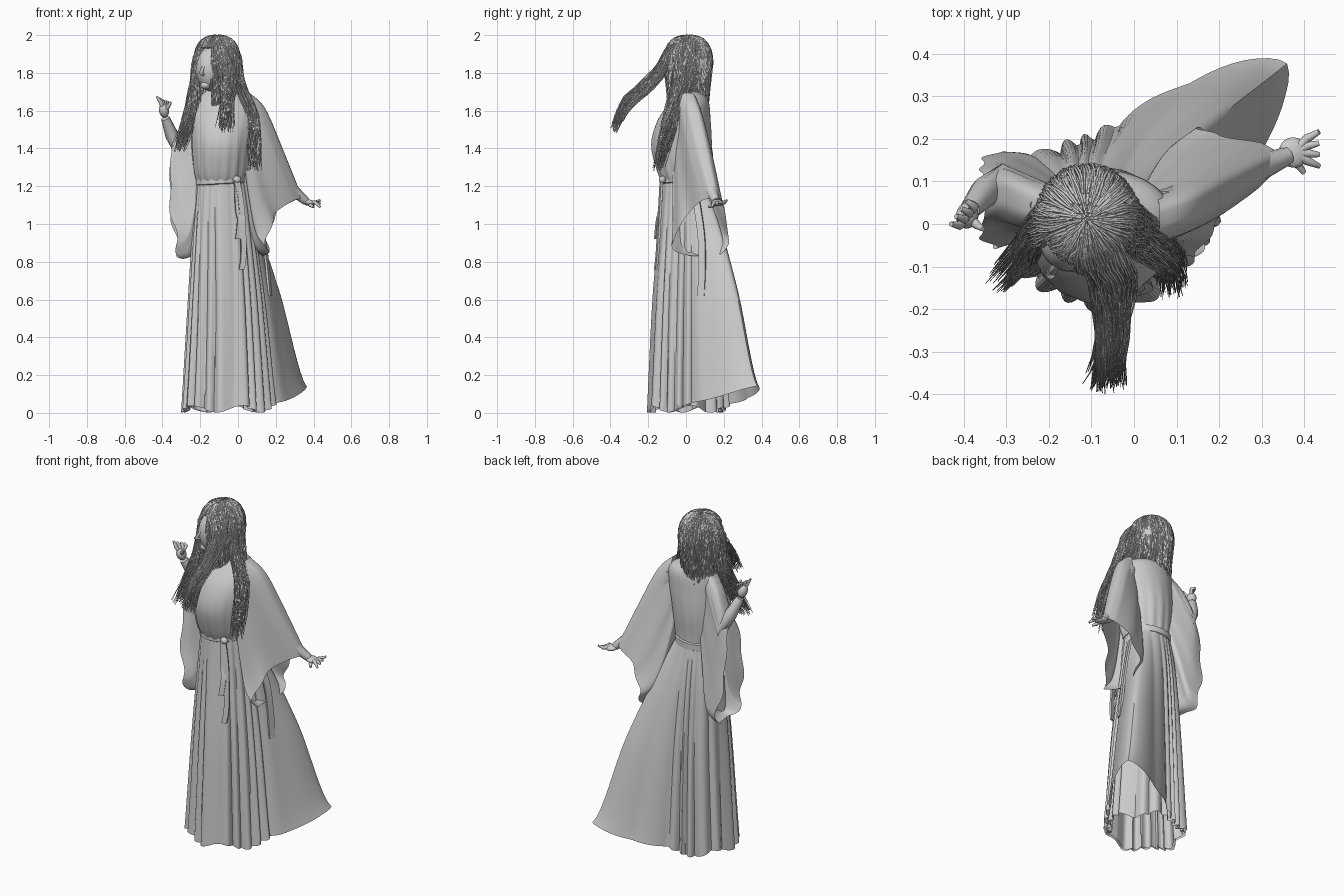
import bpy, bmesh, math, random
from mathutils import Vector

if "Cube" in bpy.data.objects:
    bpy.data.objects.remove(bpy.data.objects["Cube"])
random.seed(4)
TAU = 2 * math.pi


def spline(keys, t):
    """Catmull-Rom through tuples of any length, t in 0..1"""
    n = len(keys) - 1
    f = min(max(t, 0), 1) * n
    i = min(int(f), n - 1)
    f -= i
    a, b, c, d = (keys[min(max(j, 0), n)] for j in range(i - 1, i + 3))
    return [q + .5 * f * (r - p + f * (2 * p - 5 * q + 4 * r - s + f * (3 * (q - r) + s - p)))
            for p, q, r, s in zip(a, b, c, d)]


def smooth(ob, angle=45):
    bpy.ops.object.select_all(action='DESELECT')
    ob.select_set(True)
    bpy.context.view_layer.objects.active = ob
    bpy.ops.object.shade_smooth_by_angle(angle=math.radians(angle))


def loft(name, rings, cap=False):
    bm = bmesh.new()
    vs = [[bm.verts.new(p) for p in r] for r in rings]
    n = len(vs[0])
    for a, b in zip(vs, vs[1:]):
        for i in range(n):
            j = (i + 1) % n
            bm.faces.new((a[i], a[j], b[j], b[i]))
    if cap:
        bm.faces.new(vs[0])
        bm.faces.new(vs[-1])
    bmesh.ops.recalc_face_normals(bm, faces=bm.faces)
    me = bpy.data.meshes.new(name)
    bm.to_mesh(me)
    bm.free()
    ob = bpy.data.objects.new(name, me)
    bpy.context.collection.objects.link(ob)
    smooth(ob)
    return ob


def tubes(name, paths, res=2):
    """Tapered tubes; every path is a list of (x, y, z, radius)"""
    cu = bpy.data.curves.new(name, 'CURVE')
    cu.dimensions = '3D'
    cu.bevel_depth = 1
    cu.bevel_resolution = res
    cu.use_fill_caps = True
    for path in paths:
        sp = cu.splines.new('POLY')
        sp.points.add(len(path) - 1)
        for p, (x, y, z, r) in zip(sp.points, path):
            p.co = (x, y, z, 1)
            p.radius = r
    ob = bpy.data.objects.new(name, cu)
    bpy.context.collection.objects.link(ob)
    return ob


def ball(name, loc, scale):
    bpy.ops.mesh.primitive_uv_sphere_add(segments=24, ring_count=16, radius=1, location=loc)
    ob = bpy.context.object
    ob.name = name
    ob.scale = scale
    smooth(ob)
    return ob


def ribbon(name, keys, w, thick=.006):
    """Flat hanging strip; w is its half width vector"""
    w = Vector(w)
    n = Vector((-w.y, w.x, 0)).normalized() * thick
    rings = []
    for i in range(13):
        c = Vector(spline(keys, i / 12))
        rings.append([c + w + n, c - w + n, c - w - n, c + w - n])
    return loft(name, rings, True)


# Pleated skirt with a train blown out to the back, over a plain underskirt
skirt_keys = [(1.24, -.09, 0, .13, .122), (1.0, -.085, .01, .155, .15),
              (.6, -.075, .008, .188, .18), (.015, -.07, .005, .225, .203)]
TRAIN = math.radians(42)


def skirt(name, scale, train, first):
    rings = []
    for k in range(first, 25):
        t = k / 24
        z, cx, cy, rx, ry = spline(skirt_keys, t)
        ring = []
        for i in range(180):
            a = TAU * i / 180
            d = abs(math.remainder(a - TRAIN, TAU))
            g = train * math.exp(-(d / .4) ** 1.5)
            w = a + .16 * math.sin(3 * a + 1) + .05 * math.sin(7 * a)
            fold = abs(math.sin(9.5 * w + .4 * t)) - .6 + .3 * math.sin(5 * a + 2)
            r = scale * (1 + (.02 + .12 * t) * fold * (1 - .75 * g))
            e = .355 * t ** 1.3 * g
            hem = t ** 3 * (.14 * g + .018 * (1 + math.sin(5 * a + 1)) * (1 - g))
            ring.append((cx + (rx * r + e) * math.cos(a), cy + (ry * r + e) * math.sin(a),
                         z + hem - .013 * t))
        rings.append(ring)
    return loft(name, rings)


skirt('skirt', 1, 1, 0)
skirt('underskirt', .93, 0, 14)

# Bloused bodice
bodice_keys = [(1.21, -.09, 0, .125, .12), (1.28, -.09, -.015, .145, .138), (1.42, -.085, -.025, .16, .16),
               (1.55, -.075, -.01, .17, .14), (1.65, -.07, .02, .15, .1), (1.70, -.09, .02, .085, .065),
               (1.73, -.1, .02, .055, .055)]
rings = []
for k in range(25):
    z, cx, cy, rx, ry = spline(bodice_keys, k / 24)
    gather = .03 * max(0, 1 - k / 12)
    rings.append([(cx + rx * math.cos(a) * (1 + gather * math.sin(17 * a)),
                   cy + ry * math.sin(a) * (1 + gather * math.sin(17 * a)), z)
                  for a in (TAU * i / 96 for i in range(96))])
loft('bodice', rings)

# Belt, knot and hanging tails
loft('belt', [[(-.09 + (.127 + d) * math.cos(a), (.122 + d) * math.sin(a), z + .008 * math.cos(a))
               for a in (TAU * i / 48 for i in range(48))]
              for z, d in ((1.21, .002), (1.215, .01), (1.25, .01), (1.255, .002))])
ball('belt_knot', (-.005, -.125, 1.235), (.022, .018, .02))
for k, (x, end) in enumerate(((0, .92), (.02, .76))):
    ribbon(f'belt_tail_{k}', [(-.005, -.13, 1.23), (x, -.138, 1.08), (x + .01, -.15, end + .1),
                              (x, -.16, end)], (.014, .004, 0))
ribbon('side_tail', [(.07, .05, 1.15), (.13, .08, .95), (.155, .085, .78), (.17, .08, .62)], (.006, .018, 0))


# Wide hanging sleeves: (top xyz, bottom xyz, half width top, half width bottom)
def sleeve(name, keys, bend, phase):
    rings, n = [], 88
    for k in range(17):
        t = k / 16
        s = spline(keys, t)
        top, bot = Vector(s[:3]), Vector(s[3:6])
        ring = []
        for i in range(n):
            a = TAU * i / n
            h = (1 - math.cos(a)) / 2
            p = top.lerp(bot, h) + Vector(bend) * math.sin(math.pi * h) * t
            side = min(1, 1.25 * abs(math.sin(a)) ** .55) * (1 if a < math.pi else -1)
            p.y += side * (s[6] + (s[7] - s[6]) * h)
            p.x += .013 * h * (.3 + t) * math.sin(7 * a + phase + 2 * t)
            p.z += .006 * t * h * math.sin(6 * a + phase)
            ring.append(p)
        rings.append(ring)
    return loft(name, rings)


sleeve('left_sleeve', [(.06, .01, 1.695, .02, .0, 1.3, .05, .08), (.145, .04, 1.61, .05, .03, 1.05, .05, .11),
                       (.24, .09, 1.39, .09, .05, .88, .05, .14), (.34, .15, 1.14, .15, .065, .83, .035, .17)],
       (-.05, 0, .06), 0)
sleeve('right_sleeve', [(-.17, .02, 1.69, -.15, .02, 1.3, .05, .07), (-.26, .05, 1.6, -.2, .05, 1.05, .055, .09),
                        (-.315, .07, 1.5, -.24, .06, .85, .055, .11), (-.35, .06, 1.42, -.305, .055, .81, .05, .125)],
       (-.03, 0, 0), 2)


# Arms and hands
def arm(name, path, palm, palm_scale, rot, fingers):
    tubes(name + '_arm', [path], 3)
    ob = ball(name + '_palm', palm, palm_scale)
    ob.rotation_euler = rot
    tubes(name + '_fingers', [[(*palm, .012), (*f[0], .0105), (*f[1], .006)] for f in fingers])


arm('left', [(.07, .03, 1.6, .05), (.2, .08, 1.36, .042), (.29, .13, 1.18, .032), (.36, .16, 1.12, .022)],
    (.375, .168, 1.113), (.035, .036, .017), (0, .2, .4),
    [((.408, .172 + d, 1.114), (.435, .172 + 1.5 * d, 1.09 + .012 * k)) for k, d in
     enumerate((-.024, -.006, .012, .03))] + [((.385, .14, 1.098), (.4, .12, 1.09))])
arm('right', [(-.2, .04, 1.6, .05), (-.31, .1, 1.37, .044), (-.35, .075, 1.47, .036), (-.385, .035, 1.56, .024)],
    (-.392, .02, 1.6), (.026, .03, .038), (.3, -.2, 0),
    [((-.41 + .012 * k, -.004 + .015 * k, 1.645), (-.43 + .012 * k, .0 + .018 * k, 1.675 - .008 * k))
     for k in range(4)] + [((-.37, -.002, 1.62), (-.355, -.012, 1.645))])

# Head, face turned to the front left
tubes('neck', [[(-.09, .02, 1.6, .055), (-.105, .01, 1.7, .043), (-.115, 0, 1.8, .045)]], 3)
head = ball('head', (-.14, -.025, 1.82), (.08, .09, .118))
head.rotation_euler = (0, 0, math.radians(-30))
ball('chin', (-.172, -.065, 1.735), (.028, .028, .022))
tubes('nose', [[(-.18, -.096, 1.84, .006), (-.197, -.118, 1.80, .012), (-.183, -.096, 1.79, .008)]])
ball('hair_base', (-.1, .025, 1.855), (.112, .112, .132))


# Hair locks: guide points with spread along two axes
def lock(name, keys, u, v, count, thick=.003):
    u, v = Vector(u), Vector(v)
    paths = []
    for _ in range(count):
        ang, rad, ph = random.uniform(0, TAU), random.random() ** .5, random.uniform(0, TAU)
        start, end = random.uniform(0, .12), random.uniform(.72, 1)
        path = []
        for i in range(11):
            t = start + (end - start) * i / 10
            x, y, z, su, sv = spline(keys, t)
            wob = .007 * math.sin(10 * t + ph)
            p = Vector((x, y, z)) + u * (su * rad * math.cos(ang) + wob) + v * (sv * rad * math.sin(ang) + wob)
            path.append((*p, thick * (1 - .7 * (i / 10) ** 3)))
        paths.append(path)
    return tubes(name, paths, 0)


lock('windblown_hair', [(-.09, .02, 1.98, .03, .008), (-.07, -.085, 1.92, .06, .02), (-.05, -.13, 1.82, .055, .03),
                        (-.05, -.23, 1.71, .04, .034), (-.06, -.32, 1.63, .036, .032), (-.07, -.385, 1.49, .05, .02)],
     (1, 0, 0), (0, -.7, .7), 330)
lock('right_lock', [(-.14, .01, 1.975, .03, .01), (-.21, .0, 1.89, .02, .05), (-.23, -.01, 1.74, .022, .05),
                    (-.255, -.06, 1.57, .035, .045), (-.315, -.13, 1.38, .032, .035)], (1, 0, 0), (0, 1, 0), 260)
lock('left_lock', [(-.07, .01, 1.975, .03, .01), (-.01, .0, 1.89, .02, .06), (.01, -.02, 1.74, .025, .055),
                   (.08, -.08, 1.55, .035, .045), (.09, -.15, 1.28, .035, .03)], (1, 0, 0), (0, 1, 0), 280)

# Crown hair falling over the sides and back, open at the face
FACE = math.radians(232)
paths = []
for k in range(640):
    a = random.uniform(0, TAU)
    face = abs(a - FACE) < .4
    low = random.uniform(1.58, 1.7)
    s = random.uniform(.94, 1.02)
    start = random.uniform(.02, .5)
    path = []
    for i in range(10):
        phi = start + (1.6 - start) * min(i / 6, 1)
        if face:
            phi = start + (1.05 - start) * i / 9
        drop = 0 if face else max(0, i - 6) / 3
        z = 1.85 + .148 * s * max(0, math.cos(phi)) ** .8
        z += (low - z) * drop
        r = math.sin(phi) ** .85 * s * (1 - .18 * drop)
        aa = a + .05 * math.sin(i * .8 + k)
        path.append((-.11 + .122 * r * math.cos(aa), .012 + .128 * r * math.sin(aa), z,
                     .0032 * (1 - .6 * drop)))
    paths.append(path)
tubes('crown_hair', paths, 0)
